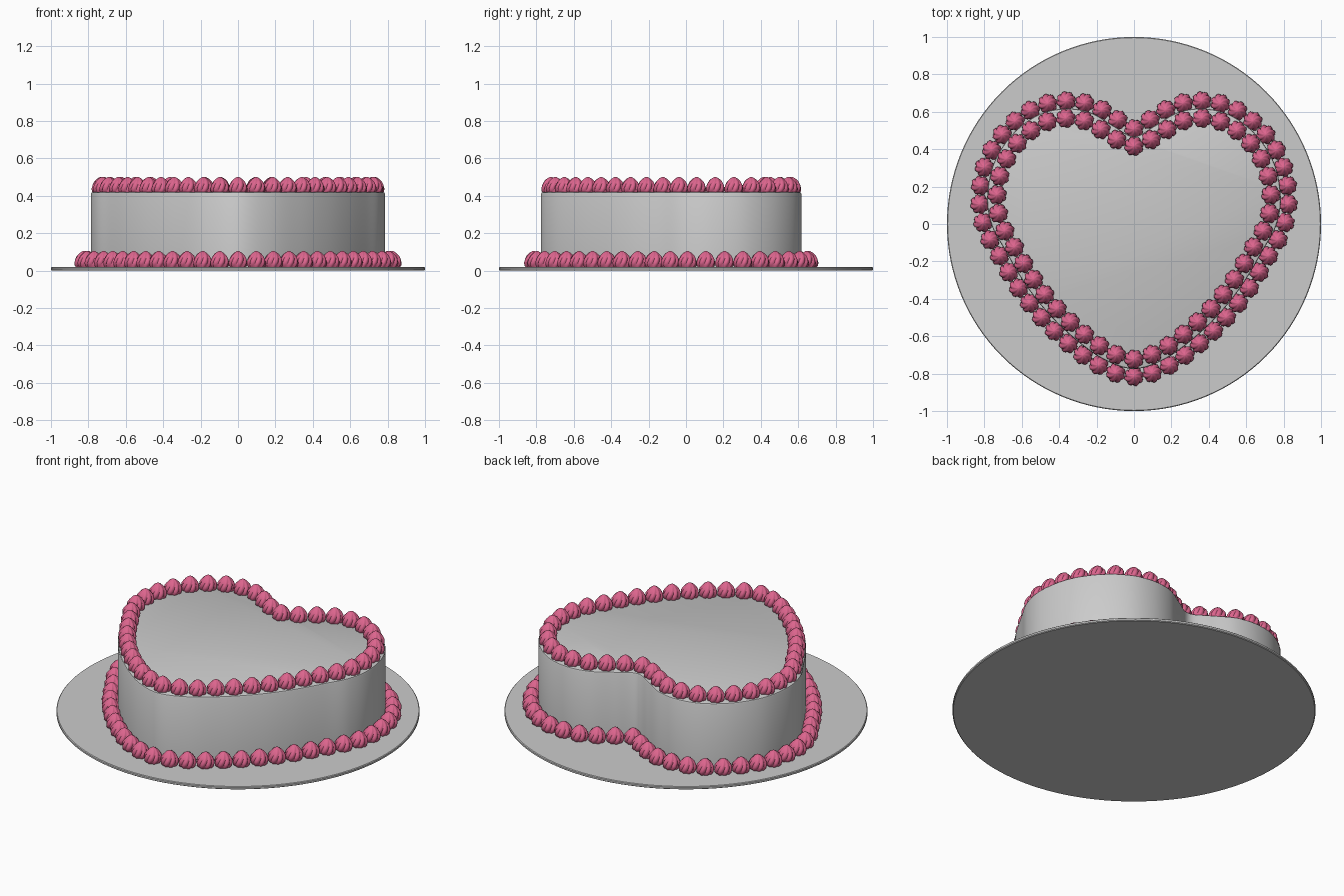
import bpy, bmesh
from math import sin, cos, pi
from mathutils import Vector
from mathutils.geometry import interpolate_bezier

if "Cube" in bpy.data.objects:
    bpy.data.objects.remove(bpy.data.objects["Cube"])

# Right half of the heart outline, from the front tip to the rear notch
HALF = [(0, -.775), (.17, -.72), (.34, -.595), (.48, -.455), (.59, -.31), (.69, -.14),
        (.76, -.01), (.785, .14), (.752, .32), (.655, .475), (.52, .58), (.375, .617),
        (.235, .597), (.11, .525), (0, .468)]


def smooth_loop(ctrl, steps=8):
    pts = [Vector((x, y, 0)) for x, y in ctrl]
    n, out = len(pts), []
    for i in range(n):
        a, b, c, d = (pts[(i + k) % n] for k in (-1, 0, 1, 2))
        out += interpolate_bezier(b, b + (c - a) / 6, c - (d - b) / 6, c, steps + 1)[:-1]
    return out


def offset(loop, dist):
    n, out = len(loop), []
    for i, p in enumerate(loop):
        t = (loop[(i + 1) % n] - loop[i - 1]).normalized()
        out.append(p + Vector((t.y, -t.x, 0)) * dist)
    return out


def spaced(loop, count):
    total = sum((loop[i] - loop[i - 1]).length for i in range(len(loop)))
    step, need, out = total / count, 0.0, []
    walked = 0.0
    for i, p in enumerate(loop):
        q = loop[(i + 1) % len(loop)]
        seg = (q - p).length
        while need < walked + seg - 1e-7 and len(out) < count:
            out.append(p.lerp(q, (need - walked) / seg))
            need += step
        walked += seg
    return out


def finish(bm, name, mat=None, angle=0.6):
    bmesh.ops.recalc_face_normals(bm, faces=bm.faces)
    me = bpy.data.meshes.new(name)
    bm.to_mesh(me)
    bm.free()
    ob = bpy.data.objects.new(name, me)
    bpy.context.collection.objects.link(ob)
    if mat:
        me.materials.append(mat)
    bpy.ops.object.select_all(action='DESELECT')
    ob.select_set(True)
    bpy.context.view_layer.objects.active = ob
    bpy.ops.object.shade_smooth_by_angle(angle=angle)
    return ob


def loft(bm, rings):
    rows = [[bm.verts.new(p) for p in r] for r in rings]
    n = len(rows[0])
    for lo, hi in zip(rows, rows[1:]):
        for i in range(n):
            bm.faces.new((lo[i], lo[(i + 1) % n], hi[(i + 1) % n], hi[i]))
    bm.faces.new(rows[0][::-1])
    bm.faces.new(rows[-1])


# Round cake board
bm = bmesh.new()
loft(bm, [[Vector((r * cos(a * pi / 64), r * sin(a * pi / 64), z)) for a in range(128)]
          for r, z in ((.995, 0), (1, .004), (1, .014), (.996, .018))])
finish(bm, "cake_board")

# Heart-shaped cake with a softened top edge
heart = smooth_loop(HALF + [(-x, y) for x, y in HALF[-2:0:-1]])
bm = bmesh.new()
loft(bm, [[p + Vector((0, 0, z)) for p in offset(heart, d)]
          for d, z in ((0, .016), (0, .41), (-.003, .417), (-.01, .42))])
finish(bm, "heart_cake")

# Piped icing: (radius, height) profile of one fluted, twisted dollop
pink = bpy.data.materials.new("pink_icing")
pink.diffuse_color = (.72, .13, .27, 1)
pink.use_nodes = True
pink.node_tree.nodes["Principled BSDF"].inputs["Base Color"].default_value = pink.diffuse_color
PROFILE = [(.038, 0), (.048, .014), (.051, .03), (.047, .048), (.036, .066), (.022, .08), (.006, .09)]


def piping(name, dist, z, count):
    bm = bmesh.new()
    seg, lobes = 32, 8
    for c in spaced(offset(heart, dist), count):
        rings = []
        for r, h in PROFILE:
            ring = []
            for k in range(seg):
                a = 2 * pi * k / seg
                rr = r * (.86 + .17 * abs(cos(a * lobes / 2)))
                t = a + h * 9
                ring.append(c + Vector((rr * cos(t), rr * sin(t), z + h)))
            rings.append(ring)
        loft(bm, rings)
    finish(bm, name, pink, .9)


piping("top_icing_border", -.052, .41, 44)
piping("base_icing_border", .04, .014, 50)
